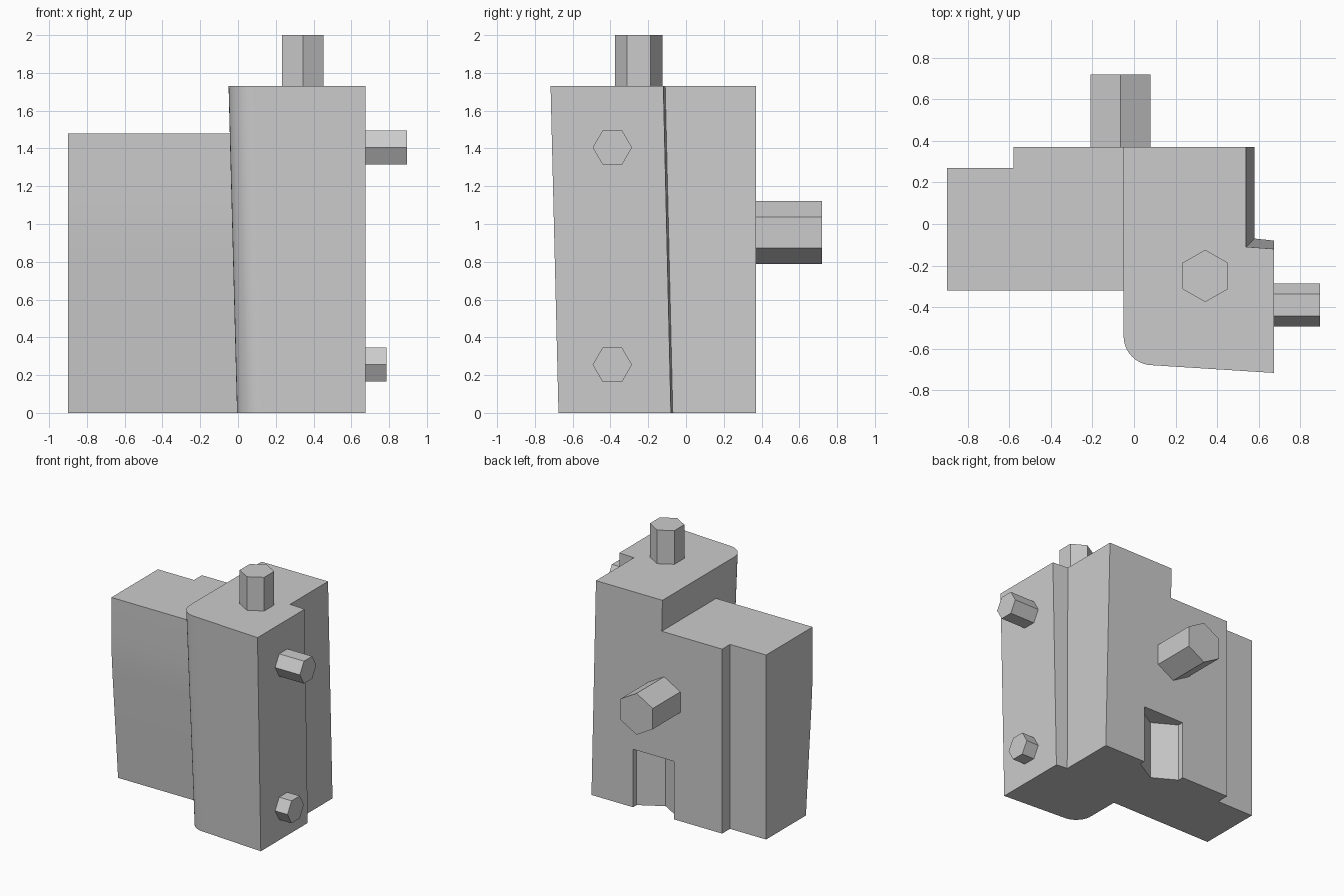
import bpy, bmesh
from math import pi, sin, cos, radians
from mathutils import Vector

cube = bpy.data.objects.get("Cube")
if cube:
    bpy.data.objects.remove(cube, do_unlink=True)

grey = bpy.data.materials.new("light grey")
grey.use_nodes = True
grey.diffuse_color = (0.6, 0.6, 0.6, 1)
grey.node_tree.nodes["Principled BSDF"].inputs["Base Color"].default_value = (0.6, 0.6, 0.6, 1)


def loft(name, rings):
    """Closed solid through rings that all have the same number of points."""
    bm = bmesh.new()
    loops = [[bm.verts.new(p) for p in ring] for ring in rings]
    for low, high in zip(loops, loops[1:]):
        for i in range(len(low)):
            j = (i + 1) % len(low)
            bm.faces.new((low[i], low[j], high[j], high[i]))
    bm.faces.new(loops[0][::-1])
    bm.faces.new(loops[-1])
    bmesh.ops.recalc_face_normals(bm, faces=bm.faces)
    mesh = bpy.data.meshes.new(name)
    bm.to_mesh(mesh)
    bm.free()
    mesh.materials.append(grey)
    obj = bpy.data.objects.new(name, mesh)
    bpy.context.collection.objects.link(obj)
    return obj


def hex_prism(name, start, end, radius, tip):
    """Six-sided prism from start to end, with one corner pointing along tip."""
    start, end, tip = Vector(start), Vector(end), Vector(tip)
    side = (end - start).normalized().cross(tip)
    spokes = [(tip * cos(i * pi / 3) + side * sin(i * pi / 3)) * radius for i in range(6)]
    return loft(name, [[c + s for s in spokes] for c in (start, end)])


def body_ring(z, left, front, step_x, step_y, r=0.14, steps=10):
    """Main body outline: rounded front corner and a stepped right side."""
    ring = [(left, 0.37, z)]
    for i in range(steps + 1):
        a = pi + i / steps * pi / 2
        ring.append((left + r + r * cos(a), front + r + r * sin(a), z))
    ring += [(0.675, front - 0.037, z), (0.675, step_y, z),
             (step_x, step_y + 0.01, z), (step_x, 0.37, z)]
    return ring


def block_ring(z, front):
    """Side block outline: notched at the outer back corner."""
    outline = [(-0.9, front), (0.2, front), (0.2, 0.37),
               (-0.58, 0.37), (-0.58, 0.27), (-0.9, 0.27)]
    return [(x, y, z) for x, y in outline]


# Main body, tapering slightly from top to bottom
body = loft("main_body", [body_ring(0, -0.005, -0.638, 0.58, -0.08),
                          body_ring(1.73, -0.05, -0.68, 0.54, -0.12)])

# Side block with a front that bends back towards the bottom
block = loft("side_block", [block_ring(z, y) for z, y in
             ((0, -0.235), (0.85, -0.305), (1.0, -0.315), (1.15, -0.32), (1.48, -0.32))])

# Six-sided pocket low in the back
pocket = hex_prism("pocket_cutter", (0.028, 0.43, -0.2), (0.028, 0.43, 0.465), 0.211, (0, 1, 0))

# Merge the block and cut the pocket
for helper, operation in ((block, 'UNION'), (pocket, 'DIFFERENCE')):
    helper.hide_render = True
    mod = body.modifiers.new(operation.title(), 'BOOLEAN')
    mod.operation = operation
    mod.solver = 'EXACT'
    mod.object = helper
bpy.context.view_layer.update()
merged = bpy.data.meshes.new_from_object(body.evaluated_get(bpy.context.evaluated_depsgraph_get()))
body.modifiers.clear()
body.data = merged
for helper in (block, pocket):
    bpy.data.objects.remove(helper, do_unlink=True)

# Smooth the rounded corner and the bend, keep other edges sharp
bpy.ops.object.select_all(action='DESELECT')
body.select_set(True)
bpy.context.view_layer.objects.active = body
bpy.ops.object.shade_smooth_by_angle(angle=radians(30))

# Six-sided pegs on the top, back and right side
hex_prism("top_peg", (0.343, -0.25, 1.68), (0.343, -0.25, 2.0), 0.126, (0, 1, 0))
hex_prism("back_peg", (-0.065, 0.32, 0.955), (-0.065, 0.72, 0.955), 0.166, (0, 0, 1))
for name, z, end in (("upper_side_peg", 1.405, 0.895), ("lower_side_peg", 0.255, 0.785)):
    hex_prism(name, (0.62, -0.39, z), (end, -0.39, z), 0.104, (0, 1, 0))
